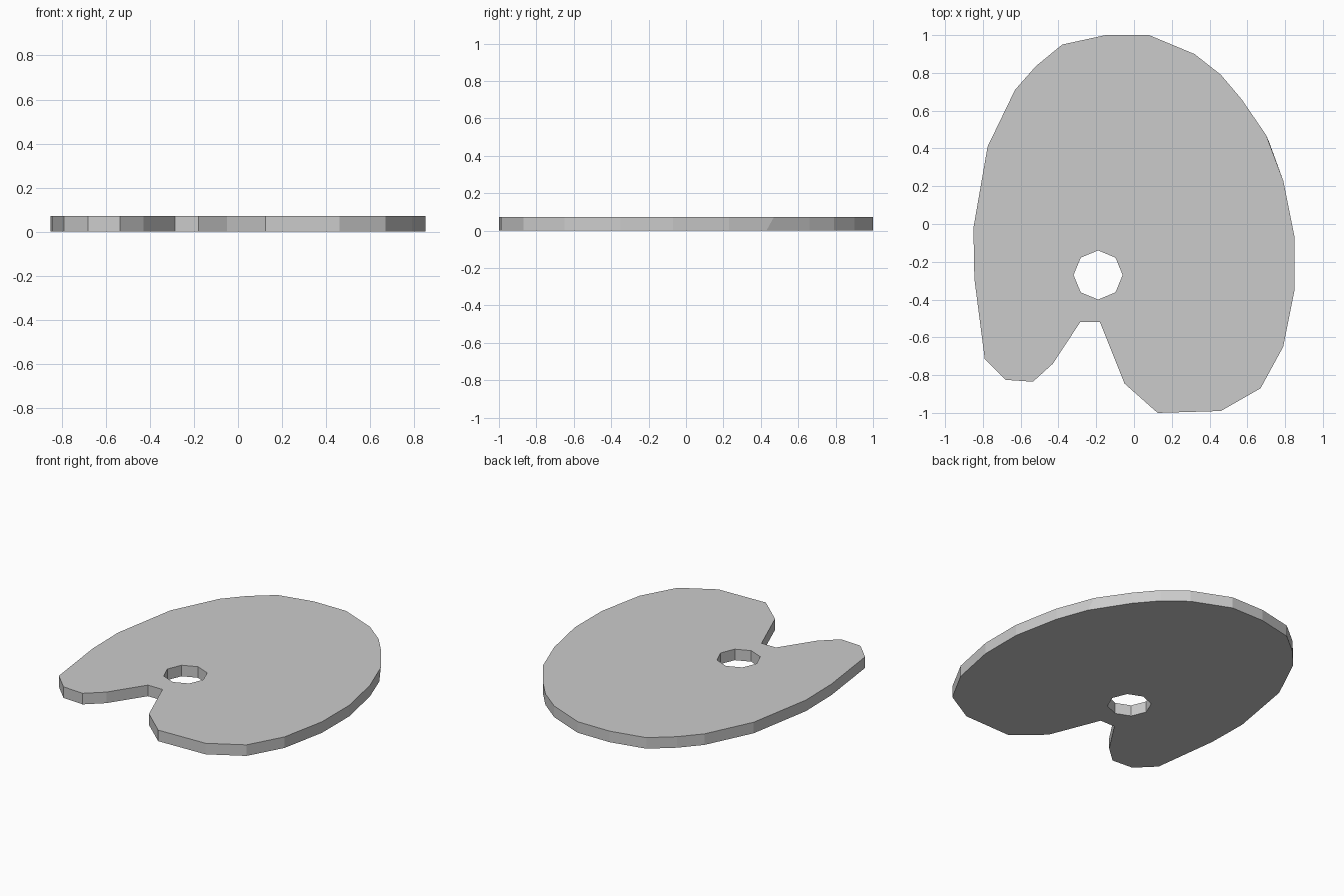
import bpy, bmesh
from math import sin, cos, pi

if "Cube" in bpy.data.objects:
    bpy.data.objects.remove(bpy.data.objects["Cube"])

THICK = 0.072

# Outline of the board, clockwise from the top, with the thumb notch at the bottom
outline = [
    (-.15, 1), (.08, 1), (.32, .90), (.46, .79), (.57, .66), (.70, .47),
    (.79, .23), (.85, -.07), (.85, -.35), (.79, -.65), (.67, -.87),
    (.46, -.99), (.125, -1), (-.05, -.845), (-.18, -.52), (-.285, -.52),
    (-.43, -.74), (-.535, -.835), (-.68, -.825), (-.79, -.715),
    (-.845, -.29), (-.85, -.02), (-.775, .41), (-.63, .71), (-.52, .835),
    (-.38, .95)]

# Eight-sided thumb hole
hole = [(-.19 + .13 * cos(i * pi / 4), -.27 + .13 * sin(i * pi / 4)) for i in range(8)]

bm = bmesh.new()


def add_loop(points):
    verts = [bm.verts.new((x, y, 0)) for x, y in points]
    for a, b in zip(verts, verts[1:] + verts[:1]):
        bm.edges.new((a, b))
    return verts


rim = add_loop(outline)
add_loop(hole)

# Fill the flat shape around the hole, then thicken it upward
bmesh.ops.triangle_fill(bm, edges=bm.edges[:], use_beauty=True, normal=(0, 0, 1))
flat = bm.faces[:]
res = bmesh.ops.extrude_face_region(bm, geom=flat, use_keep_orig=True)
for v in res["geom"]:
    if isinstance(v, bmesh.types.BMVert):
        v.co.z = THICK

# Slightly skewed lower corner on the right edge
rim[5].co.x, rim[5].co.y = .717, .43

bmesh.ops.recalc_face_normals(bm, faces=bm.faces[:])
bmesh.ops.dissolve_limit(bm, angle_limit=.001, verts=[], edges=bm.edges[:])

mesh = bpy.data.meshes.new("palette_board")
bm.to_mesh(mesh)
bm.free()
bpy.context.collection.objects.link(bpy.data.objects.new("palette_board", mesh))
